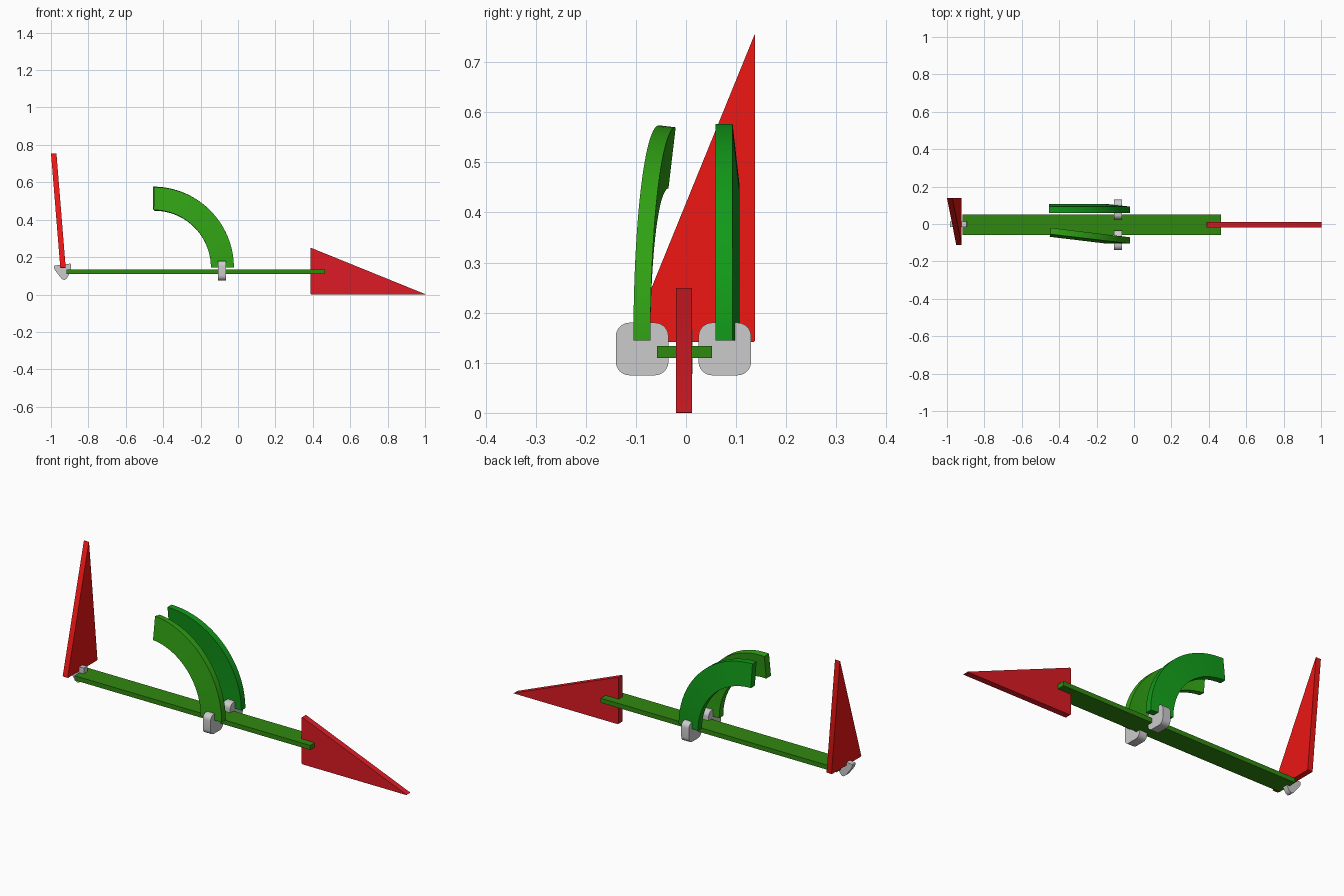
import bpy, bmesh
from math import pi, sin, cos, radians
from mathutils import Vector, Matrix

if "Cube" in bpy.data.objects:
    bpy.data.objects.remove(bpy.data.objects["Cube"])


def material(name, rgb):
    m = bpy.data.materials.new(name)
    m.diffuse_color = (*rgb, 1)
    m.use_nodes = True
    m.node_tree.nodes["Principled BSDF"].inputs["Base Color"].default_value = m.diffuse_color
    return m


plank_green = material("plank_green", (0.03, 0.25, 0.005))
arch_green = material("arch_green", (0.03, 0.36, 0.007))
deep_green = material("deep_green", (0.006, 0.32, 0.01))
head_red = material("head_red", (0.72, 0.011, 0.018))
tail_red = material("tail_red", (0.82, 0.008, 0.007))


def finish(bm, name, mat):
    bmesh.ops.recalc_face_normals(bm, faces=bm.faces)
    me = bpy.data.meshes.new(name)
    bm.to_mesh(me)
    bm.free()
    ob = bpy.data.objects.new(name, me)
    bpy.context.collection.objects.link(ob)
    if mat:
        me.materials.append(mat)
    bpy.context.view_layer.objects.active = ob
    ob.select_set(True)
    bpy.ops.object.shade_smooth_by_angle(angle=radians(30))
    ob.select_set(False)
    return ob


def prism(name, outline, depth, mat=None, radius=0.0, segments=4):
    """Extrude a planar outline by a vector, rounding its corners first."""
    bm = bmesh.new()
    bm.faces.new([bm.verts.new(p) for p in outline])
    if radius:
        bmesh.ops.bevel(bm, geom=bm.verts[:], offset=radius, segments=segments,
                        profile=0.5, affect='VERTICES')
    ext = bmesh.ops.extrude_face_region(bm, geom=bm.faces[:])
    moved = [v for v in ext["geom"] if isinstance(v, bmesh.types.BMVert)]
    bmesh.ops.translate(bm, verts=moved, vec=depth)
    return finish(bm, name, mat)


def arch(name, y, thick, section_slant, axis_tilt, mat, steps=32):
    """Sweep a thin slab section a quarter turn about a slightly tilted axis."""
    centre = Vector((-0.455, 0, 0.144))
    section = [Vector((0.433, y, 0)), Vector((0.433, y + thick, 0)),
               Vector((0.31, y + thick + section_slant, 0)),
               Vector((0.31, y + section_slant, 0))]
    pivot = Vector((0, y, 0))
    axis = Vector((sin(axis_tilt), cos(axis_tilt), 0))
    bm = bmesh.new()
    rings = []
    for i in range(steps + 1):
        rot = Matrix.Rotation(-pi / 2 * i / steps, 3, axis)
        rings.append([bm.verts.new(centre + pivot + rot @ (p - pivot)) for p in section])
    for a, b in zip(rings, rings[1:]):
        for k in range(4):
            bm.faces.new((a[k], a[(k + 1) % 4], b[(k + 1) % 4], b[k]))
    bm.faces.new(rings[0])
    bm.faces.new(rings[-1])
    return finish(bm, name, mat)


# Long flat body
prism("body_plank", [(-0.918, -0.058, 0.11), (0.464, -0.058, 0.11),
                     (0.464, 0.052, 0.11), (-0.918, 0.052, 0.11)],
      (0, 0, 0.024), plank_green)

# Wedge-shaped head
prism("head_wedge", [(0.387, -0.02, 0.0), (1.006, -0.02, 0.0), (0.387, -0.02, 0.251)],
      (0, 0.032, 0), head_red, 0.006, 3)

# Upright triangular tail, leaning back
prism("tail_fin", [(-0.95, -0.113, 0.141), (-0.95, 0.138, 0.141), (-1.0, 0.138, 0.758)],
      (0.029, 0, 0), tail_red, 0.005, 3)

# Two curved arches
arch("arch_right", -0.105, 0.034, 0.0, radians(6.8), arch_green)
arch("arch_left", 0.059, 0.034, 0.014, 0.0, deep_green)

# Rounded front wheels
for name, y0 in (("wheel_right", -0.14), ("wheel_left", 0.025)):
    prism(name, [(-0.108, y0, 0.075), (-0.108, y0 + 0.105, 0.075),
                 (-0.108, y0 + 0.105, 0.18), (-0.108, y0, 0.18)],
          (0.045, 0, 0), None, 0.027, 6)

# Small rounded rear wheel
prism("rear_wheel", [(-0.986, -0.015, 0.154), (-0.981, -0.015, 0.134),
                     (-0.945, -0.015, 0.086), (-0.929, -0.015, 0.076),
                     (-0.914, -0.015, 0.087), (-0.894, -0.015, 0.125),
                     (-0.892, -0.015, 0.166)],
      (0, 0.028, 0), None, 0.006, 3)
